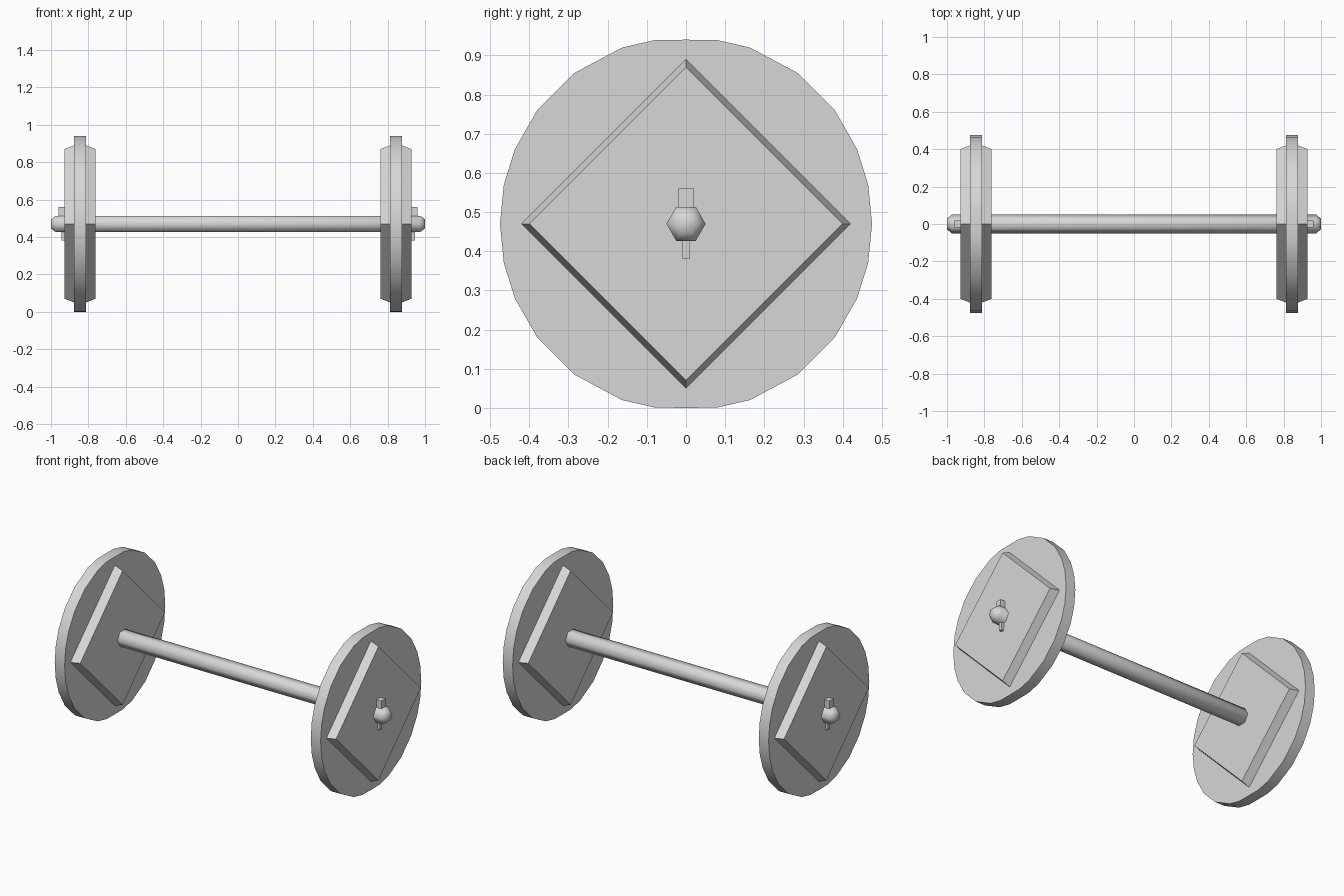
import bpy, bmesh, math

cube = bpy.data.objects.get("Cube")
if cube:
    bpy.data.objects.remove(cube, do_unlink=True)

AXIS_Z = 0.47

steel = bpy.data.materials.new("light_grey_steel")
steel.use_nodes = True
GREY = (0.68, 0.68, 0.68, 1)
steel.diffuse_color = GREY
steel.node_tree.nodes["Principled BSDF"].inputs["Base Color"].default_value = GREY


def loft(name, sections, smooth=None):
    """Join cross-sections given as (x, [(y, z), ...]) and cap both ends."""
    bm = bmesh.new()
    rings = [[bm.verts.new((x, y, z + AXIS_Z)) for y, z in pts] for x, pts in sections]
    for a, b in zip(rings, rings[1:]):
        n = len(a)
        for i in range(n):
            j = (i + 1) % n
            bm.faces.new((a[i], a[j], b[j], b[i]))
    bm.faces.new(rings[0])
    bm.faces.new(rings[-1])
    bmesh.ops.recalc_face_normals(bm, faces=bm.faces)
    mesh = bpy.data.meshes.new(name)
    bm.to_mesh(mesh)
    bm.free()
    mesh.materials.append(steel)
    obj = bpy.data.objects.new(name, mesh)
    bpy.context.collection.objects.link(obj)
    if smooth:
        bpy.ops.object.select_all(action='DESELECT')
        obj.select_set(True)
        bpy.context.view_layer.objects.active = obj
        bpy.ops.object.shade_smooth_by_angle(angle=math.radians(smooth))
    return obj


def ngon(n, r):
    return [(r * math.cos(math.tau * i / n), r * math.sin(math.tau * i / n)) for i in range(n)]


def block(half_y, z0, z1, low_half_y=None):
    low = low_half_y or half_y
    return [(-low, z0), (low, z0), (half_y, z1), (-half_y, z1)]


# Rim outline: one quarter, mirrored round the axis
quarter = [(0.465, 0.10), (0.437, 0.19), (0.38, 0.29), (0.285, 0.385), (0.163, 0.45), (0.08, 0.469)]
half = [(0.475, 0)] + quarter + [(0, 0.47)] + [(-y, z) for y, z in reversed(quarter)]
rim = half + [(-y, -z) for y, z in half]

# Six-sided axle with chamfered ends
loft("axle", [(-1.0, ngon(6, 0.028)), (-0.975, ngon(6, 0.05)),
              (0.975, ngon(6, 0.05)), (1.0, ngon(6, 0.028))], 62)

for side, s in (("left", 1), ("right", -1)):
    # Round wheel disc
    loft(side + "_wheel", [(s * 0.813, rim), (s * 0.878, rim)], 30)
    # Diamond plates on both faces of the wheel
    for place, base, face in (("outer", 0.878, 0.928), ("inner", 0.813, 0.762)):
        loft(f"{side}_{place}_plate", [(s * base, ngon(4, 0.42)), (s * face, ngon(4, 0.40))])
    # Linchpin through the axle end: square head and tapered tail
    loft(side + "_pin_head", [(s * 0.928, block(0.019, 0.03, 0.09)),
                              (s * 0.96, block(0.019, 0.03, 0.09))])
    loft(side + "_pin_tail", [(s * 0.928, block(0.014, -0.09, 0.03, 0.009)),
                              (s * 0.945, block(0.014, -0.09, 0.03, 0.009))])
